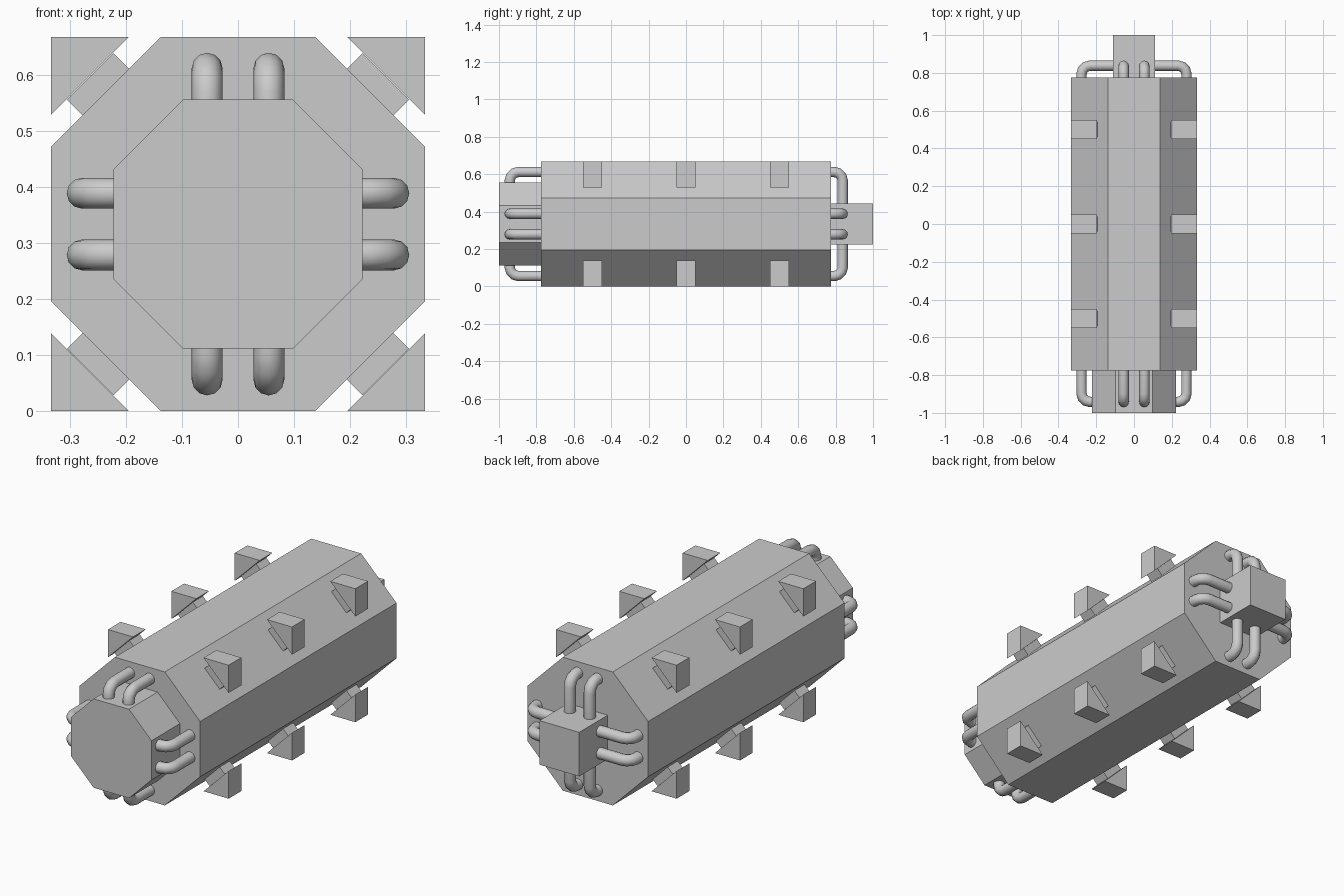
import bpy
from math import sin, cos, pi
from mathutils import Matrix, Vector

if "Cube" in bpy.data.objects:
    bpy.data.objects.remove(bpy.data.objects["Cube"], do_unlink=True)

MID = 1 / 3      # height of the long axis, also half the hull width
HULL_END = 0.775


def link(name, data):
    obj = bpy.data.objects.new(name, data)
    bpy.context.collection.objects.link(obj)
    return obj


def prism(name, profile, y0, y1):
    """Extrude a counter-clockwise (x, height from axis) profile along y."""
    n = len(profile)
    verts = [(x, y, z + MID) for y in (y0, y1) for x, z in profile]
    faces = [tuple(range(n)), tuple(reversed(range(n, 2 * n)))]
    for i in range(n):
        j = (i + 1) % n
        faces.append((j, i, n + i, n + j))
    mesh = bpy.data.meshes.new(name)
    mesh.from_pydata(verts, [], faces)
    return link(name, mesh)


def octagon(half, flat):
    return [(flat, -half), (half, -flat), (half, flat), (flat, half),
            (-flat, half), (-half, flat), (-half, -flat), (-flat, -half)]


def pipes(name, y_out, y_hull, start):
    """Four pairs of bent pipes leaving an end block and entering the hull."""
    reach, bend, gap = 0.278, 0.045, 0.055
    side = 1 if y_hull > y_out else -1
    path = [(start, y_out)]
    for k in range(4):
        a = k * pi / 6
        path.append((reach - bend + bend * sin(a), y_out + side * bend * (1 - cos(a))))
    path.append((reach, y_hull + side * 0.02))

    curve = bpy.data.curves.new(name, "CURVE")
    curve.dimensions = "3D"
    curve.bevel_depth = 0.0275
    curve.bevel_resolution = 4
    curve.use_fill_caps = True
    for quarter in range(4):
        turn = Matrix.Rotation(quarter * pi / 2, 3, "Y")
        for offset in (-gap, gap):
            spline = curve.splines.new("POLY")
            spline.points.add(len(path) - 1)
            for point, (r, y) in zip(spline.points, path):
                p = turn @ Vector((r, y, offset))
                point.co = (p.x, p.y, p.z + MID, 1)
    obj = link(name, curve)
    bpy.ops.object.select_all(action="DESELECT")
    obj.select_set(True)
    bpy.context.view_layer.objects.active = obj
    bpy.ops.object.convert(target="MESH")
    bpy.ops.object.shade_smooth_by_angle(angle=pi / 4)


# Hull and its two end blocks
prism("hull", octagon(MID, 0.138), -HULL_END, HULL_END)
prism("front_cap", octagon(0.222, 0.098), -1, -HULL_END)
prism("rear_block", [(0.11, -0.11), (0.11, 0.11), (-0.11, 0.11), (-0.11, -0.11)], HULL_END, 1)

# Pipes around each end
pipes("front_pipes", -0.942, -HULL_END, 0.2)
pipes("rear_pipes", 0.838, HULL_END, 0.09)

# Corner wedges on short stems, three along each slanted side
wedge = [(MID, MID), (0.195, MID), (MID, 0.195)]
stem = [(0.19, 0.273), (0.273, 0.19), (0.305, 0.222), (0.222, 0.305)]
for sx, x_name in ((1, "left"), (-1, "right")):
    for sz, z_name in ((1, "top"), (-1, "bottom")):
        for y, y_name in ((-0.5, "front"), (0, "middle"), (0.5, "rear")):
            for part, profile, depth in (("wedge", wedge, 0.05), ("stem", stem, 0.04)):
                points = [(sx * x, sz * z) for x, z in profile]
                if sx * sz < 0:
                    points.reverse()
                prism(f"{z_name}_{x_name}_{y_name}_{part}", points, y - depth, y + depth)
